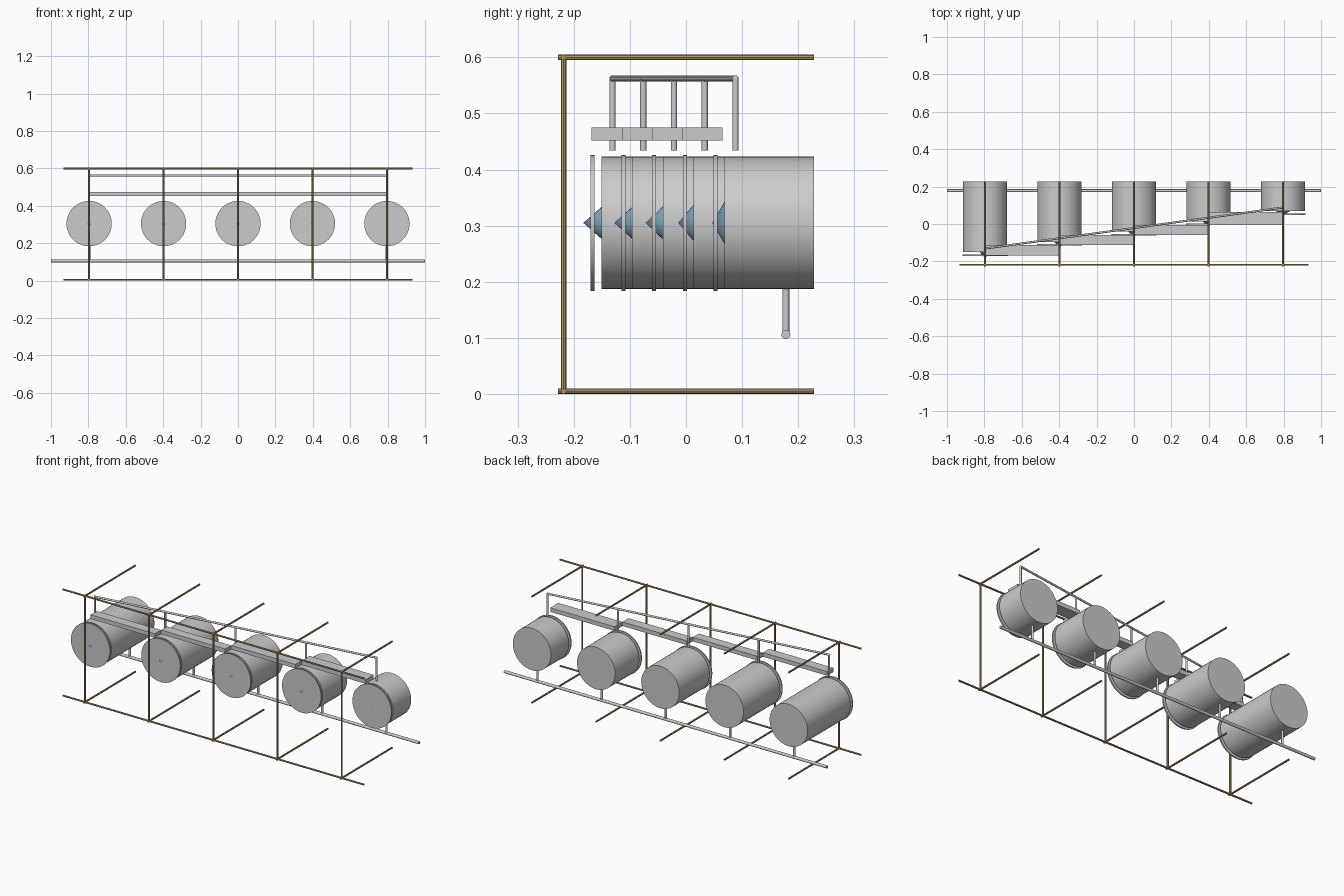
import bpy, math
from mathutils import Vector

if "Cube" in bpy.data.objects:
    bpy.data.objects.remove(bpy.data.objects["Cube"])


def material(name, color):
    m = bpy.data.materials.new(name)
    m.diffuse_color = color
    m.use_nodes = True
    m.node_tree.nodes["Principled BSDF"].inputs["Base Color"].default_value = m.diffuse_color
    return m


TAN = material("tan_frame", (0.42, 0.32, 0.14, 1))
BLUE = material("blue_cone", (0.25, 0.42, 0.55, 1))


def rod(name, a, b, r, r2=None, sides=16, mat=None):
    """Cylinder (or cone, if r2 is given) running from a to b."""
    a, b = Vector(a), Vector(b)
    d = b - a
    bpy.ops.mesh.primitive_cone_add(vertices=sides, radius1=r,
                                    radius2=r if r2 is None else r2,
                                    depth=d.length, location=(a + b) / 2)
    ob = bpy.context.object
    ob.rotation_euler = d.to_track_quat('Z', 'Y').to_euler()
    ob.name = name
    bpy.ops.object.shade_smooth_by_angle(angle=math.radians(30))
    if mat:
        ob.data.materials.append(mat)
    return ob


def box(name, lo, hi, mat=None):
    lo, hi = Vector(lo), Vector(hi)
    bpy.ops.mesh.primitive_cube_add(size=1, location=(lo + hi) / 2)
    ob = bpy.context.object
    ob.scale = hi - lo
    ob.name = name
    if mat:
        ob.data.materials.append(mat)
    return ob


STEP = 0.398
XS = [STEP * (i - 2) for i in range(5)]
BACK, CZ = 0.228, 0.305
FRONT = [-0.151 + 0.0548 * i for i in range(5)]
TIPS = [-0.183, -0.128, -0.072, -0.014, 0.047]
CONE_R = [0.028, 0.028, 0.029, 0.032, 0.037]
FEED_Y = [-0.131 + 0.0548 * i for i in range(5)]
TOP = 0.5625

for i, x in enumerate(XS):
    # drum, its front lid and the nose cone pushing through the lid
    f = FRONT[i]
    rod(f"drum_{i}", (x, f, CZ), (x, BACK, CZ), 0.118, sides=48)
    rod(f"drum_lid_{i}", (x, f - 0.019, CZ), (x, f - 0.012, CZ), 0.121, sides=48)
    rod(f"nose_cone_{i}", (x, f, CZ), (x, TIPS[i], CZ), CONE_R[i], 0, 24, BLUE)
    # feed pipe above and drain pipe below
    rod(f"feed_pipe_{i}", (x, FEED_Y[i], 0.434), (x, FEED_Y[i], TOP), 0.0055)
    rod(f"drain_pipe_{i}", (x, 0.178, 0.106), (x, 0.178, 0.19), 0.0062)
    # tan frame: upright and two rails running back
    rod(f"frame_post_{i}", (x, -0.218, 0.0), (x, -0.218, 0.605), 0.005, sides=8, mat=TAN)
    for label, z in (("lower", 0.005), ("upper", 0.6)):
        rod(f"{label}_side_rail_{i}", (x, -0.228, z), (x, BACK, z), 0.005,
            sides=8, mat=TAN)

# stepped trough sections between neighbouring drums
edges = [-0.168, -0.113, -0.06, -0.006, 0.065]
for i in range(4):
    box(f"trough_{i}", (XS[i], edges[i], 0.452), (XS[i + 1], edges[i + 1], 0.475))

# slanted feed header with rounded ends, and straight drain header
ends = [(XS[0], FEED_Y[0], TOP), (XS[-1], FEED_Y[-1], TOP)]
rod("feed_header", *ends, 0.0055)
for i, e in enumerate(ends):
    bpy.ops.mesh.primitive_uv_sphere_add(segments=16, ring_count=8, radius=0.0055, location=e)
    bpy.context.object.name = f"feed_elbow_{i}"
    bpy.ops.object.shade_smooth_by_angle()
rod("drain_header", (-1, 0.178, 0.106), (1, 0.178, 0.106), 0.008)

# long front rails of the frame
for label, z in (("lower", 0.005), ("upper", 0.6)):
    rod(f"{label}_front_rail", (-0.933, -0.218, z), (0.933, -0.218, z), 0.005,
        sides=8, mat=TAN)
